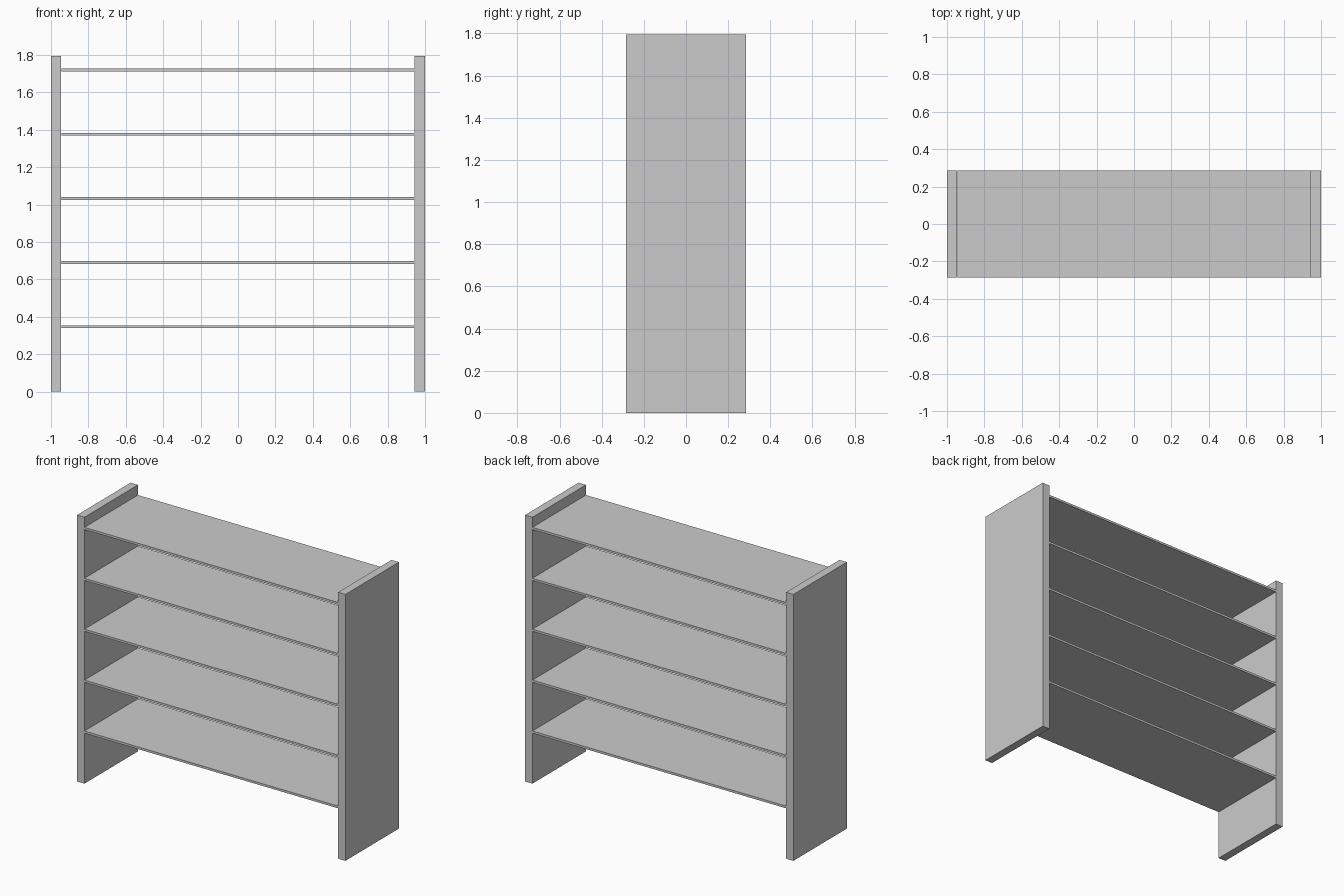
import bpy

if "Cube" in bpy.data.objects:
    bpy.data.objects.remove(bpy.data.objects["Cube"])

WIDTH, DEPTH, HEIGHT = 2.0, 0.57, 1.795
SIDE_T, SHELF_T = 0.055, 0.015
SHELF_FIRST, SHELF_STEP, SHELF_COUNT = 0.347, 0.343, 5


def box(name, size, centre):
    bpy.ops.mesh.primitive_cube_add(size=1, location=centre)
    obj = bpy.context.object
    obj.name = name
    obj.scale = size
    bpy.ops.object.transform_apply(location=False, rotation=False, scale=True)
    return obj


# Upright side panels
for label, sign in (("left", -1), ("right", 1)):
    box(f"{label}_side_panel", (SIDE_T, DEPTH, HEIGHT),
        (sign * (WIDTH - SIDE_T) / 2, 0, HEIGHT / 2))

# Evenly spaced shelves between the panels
for i in range(SHELF_COUNT):
    box(f"shelf_{i + 1}", (WIDTH - 2 * SIDE_T, DEPTH, SHELF_T),
        (0, 0, SHELF_FIRST + i * SHELF_STEP))
